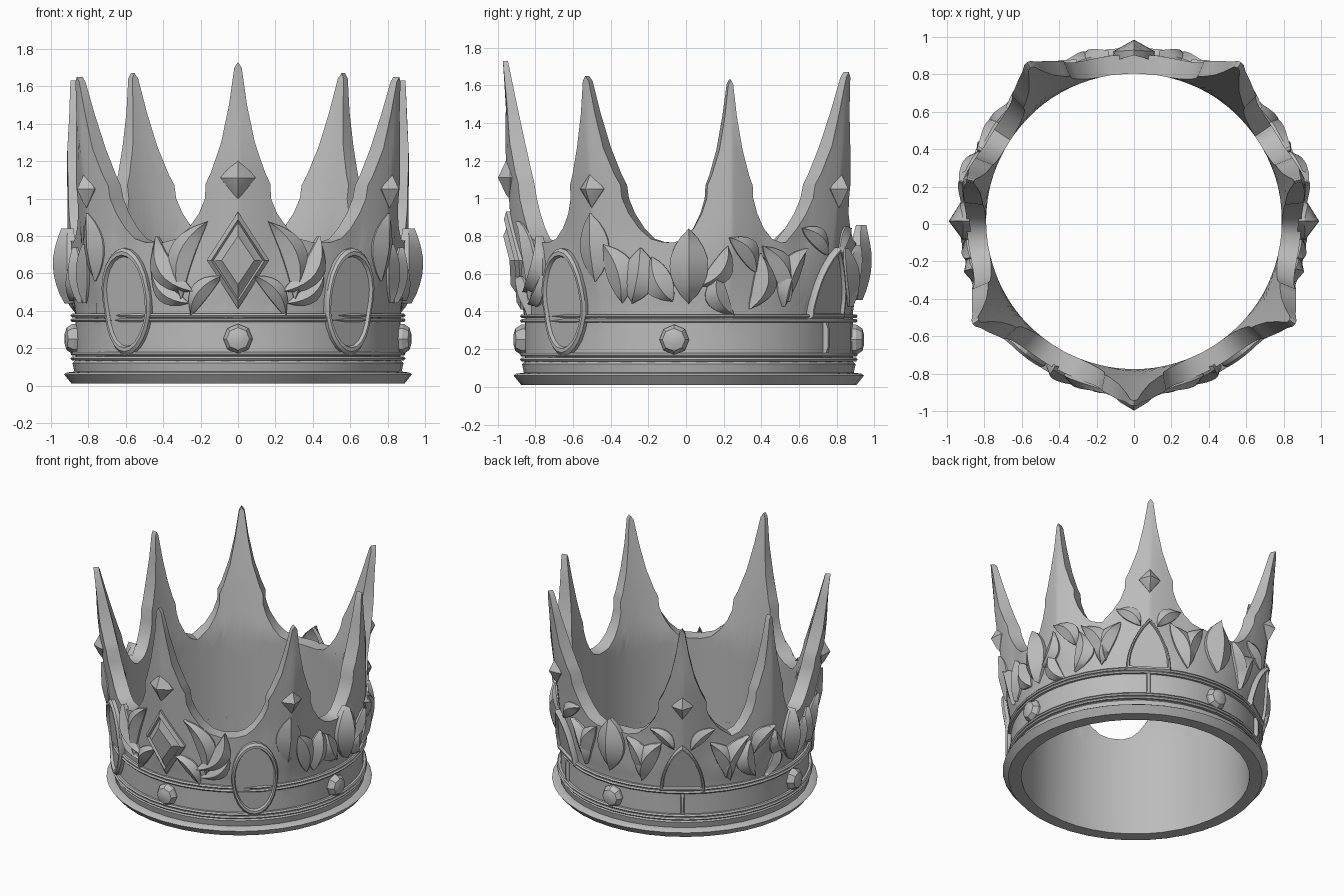
import bpy, bmesh
from math import sin, cos, pi, radians, degrees

cube = bpy.data.objects.get("Cube")
if cube:
    bpy.data.objects.remove(cube, do_unlink=True)

GREY = (0.5, 0.5, 0.5, 1)
metal = bpy.data.materials.new("plain_grey")
metal.use_nodes = True
metal.diffuse_color = GREY
metal.node_tree.nodes["Principled BSDF"].inputs["Base Color"].default_value = GREY

# Spikes: angle from the front, tip radius, width factor, tip height
half = [(57.5, 1.03, .9, 1.65), (104, .92, .72, 1.63), (146, 1.03, .95, 1.67)]
SPIKES = [(0, .985, 1, 1.73)] + half + [(360 - a, r, w, h) for a, r, w, h in reversed(half)]
# Spike edge: distance from the centre line, height
EDGE = [(0, 1.73), (.018, 1.7), (.045, 1.5), (.085, 1.3), (.14, 1.14), (.17, 1.08),
        (.175, 1.0), (.21, .92), (.27, .84), (.34, .785), (.42, .765), (1, .76)]
OUTER = [(0, .87), (.4, .87), (.48, .885), (.8, .895), (1.2, .93), (1.5, .96), (1.73, 1.0)]
INNER = [(0, .80), (.8, .79), (1.2, .86), (1.5, .925), (1.73, .975)]


def lerp(table, x):
    for (a, p), (b, q) in zip(table, table[1:]):
        if x <= b:
            return p + (q - p) * (x - a) / (b - a)
    return table[-1][1]


def nearest(deg):
    gap = lambda s: abs((deg - s[0] + 180) % 360 - 180)
    s = min(SPIKES, key=gap)
    return radians(gap(s)) * .9, s


def outer_radius(deg, z):
    d, s = nearest(deg)
    ridge = .045 * max(0, 1 - d / .2) * max(0, min(1, (z - .45) / .3, (1.75 - z) / .5))
    return lerp(OUTER, z) + ridge + (s[1] - 1) * max(0, z - .8) / .93


def inner_radius(deg, z):
    return lerp(INNER, z) + (nearest(deg)[1][1] - 1) * max(0, z - .8) / .93


def point(deg, r, z):
    t = radians(deg)
    return (r * sin(t), .015 - r * cos(t), z)


def finish(name, bm, angle):
    bmesh.ops.remove_doubles(bm, verts=bm.verts, dist=.0005)
    bmesh.ops.recalc_face_normals(bm, faces=bm.faces)
    me = bpy.data.meshes.new(name)
    bm.to_mesh(me)
    bm.free()
    ob = bpy.data.objects.new(name, me)
    bpy.context.collection.objects.link(ob)
    me.materials.append(metal)
    bpy.ops.object.select_all(action='DESELECT')
    ob.select_set(True)
    bpy.context.view_layer.objects.active = ob
    bpy.ops.object.shade_smooth_by_angle(angle=radians(angle))


def skin(name, loops, closed_rows=False, cap=False, angle=30):
    """Join equal-length loops of points with quads."""
    bm = bmesh.new()
    rows = [[bm.verts.new(p) for p in loop] for loop in loops]
    n = len(rows[0])
    pairs = list(zip(rows, rows[1:])) + ([(rows[-1], rows[0])] if closed_rows else [])
    for a, b in pairs:
        for i in range(n):
            j = (i + 1) % n
            bm.faces.new((a[i], a[j], b[j], b[i]))
    if cap:
        bm.faces.new(rows[-1])
    finish(name, bm, angle)


# Crown wall with the spikes
angles = set()
for k, (a, r, w, h) in enumerate(SPIKES):
    gap = (SPIKES[(k + 1) % 7][0] - a) % 360
    back = (a - SPIKES[k - 1][0]) % 360
    angles.add(round((a + gap / 2) % 360, 3))
    for d, _ in EDGE[:-1]:
        step = degrees(d * w / .9)
        if step < gap / 2 - 1:
            angles.add(round((a + step) % 360, 3))
        if step < back / 2 - 1:
            angles.add(round((a - step) % 360, 3))
columns = []
ROWS = 14
for deg in sorted(angles):
    d, s = nearest(deg)
    top = lerp(EDGE, d / s[2])
    top -= max(0, top - 1) * (1.73 - s[3]) / .73
    zs = [.02 + (top - .02) * i / ROWS for i in range(ROWS + 1)]
    columns.append([point(deg, outer_radius(deg, z), z) for z in zs] +
                   [point(deg, inner_radius(deg, z), z) for z in reversed(zs)])
skin("crown_wall", columns, closed_rows=True, angle=35)


# Turned rings round the band
def ring(name, profile, segments=40):
    skin(name, [[point(360 * i / segments, r, z) for r, z in profile]
                for i in range(segments)], closed_rows=True)


ring("base_rim", [(.80, 0.01), (.89, 0.01), (.93, .06), (.915, .07), (.875, .075),
                  (.885, .12), (.87, .135), (.80, .135)])
for name, z in (("lower_moulding", .145), ("lower_bead", .17), ("upper_moulding", .35),
                ("upper_bead", .375)):
    ring(name, [(.85, z - .01), (.888, z - .01), (.896, z), (.888, z + .01), (.85, z + .01)])


# Raised ornaments: an outline wrapped on the wall, in scaled and lifted layers
def raised(name, deg, z, outline, layers, steady=False):
    base = outer_radius(deg, z)
    loops = []
    for scale, lift in layers:
        loop = []
        for u, v in outline:
            da, zz = degrees(u * scale / .9), z + v * scale
            r = base if steady else outer_radius(deg + da, zz)
            loop.append(point(deg + da, r + lift, zz))
        loops.append(loop)
    skin(name, loops, cap=True, angle=20)


def ellipse(w, h, n=24):
    return [(w * cos(2 * pi * i / n), h * sin(2 * pi * i / n)) for i in range(n)]


def arch(w, h, n=8):
    side = [(w * cos(pi / 2 * i / n) ** .8, -h + 2 * h * i / n) for i in range(n + 1)]
    return side + [(-u, v) for u, v in reversed(side[:-1])]


def diamond(w, h):
    return [(w, 0), (0, h), (-w, 0), (0, -h)]


FRAME = [(1, -.05), (1, .025), (.94, .04), (.87, .04), (.84, .02)]
GEM = [(1, -.06), (1, .02), (.84, .035), (.78, .015), (.7, .02), (.5, .045)]
POINT = [(1, -.08), (1, -.01), (.75, .01), (.01, .05)]
CLIP = [(1, -.03), (1, .01), (.5, .025)]

raised("front_large_gem", 0, .67, diamond(.165, .26), GEM)
raised("front_small_gem", 0, 1.11, diamond(.09, .115), POINT, True)
for s in (-1, 1):
    for a in (57.5, 146):
        raised("spike_gem", s * a, 1.05, diamond(.07, .1), POINT, True)
    raised("oval_panel", s * 42, .45, ellipse(.165, .285), FRAME)
    raised("arch_panel", s * 146, .55, arch(.16, .19), FRAME)
    raised("band_clip", s * 146, .26, [(.015, -.1), (.015, .1), (-.015, .1), (-.015, -.1)], CLIP)
for a in (0, 85, 180, 275):
    raised("round_stud", a, .25, ellipse(.08, .08, 8),
           [(1, -.02), (1, .02), (.75, .05), (.35, .06)])


# Ridged leaves, curved along their length
def leaf(name, deg, z, w, length, bend, tilt, lift):
    n, t0 = 8, radians(tilt)
    bm = bmesh.new()
    rows = []
    for i in range(n + 1):
        t = i / n
        mid, v = bend * (1 - (2 * t - 1) ** 2), (t - .5) * length
        row = []
        for side, up in ((-1, -.03), (-1, .3 * lift), (0, lift), (1, .3 * lift), (1, -.03)):
            u = mid + side * w * sin(pi * t) ** .8
            uu, vv = u * cos(t0) - v * sin(t0), u * sin(t0) + v * cos(t0)
            a = deg + degrees(uu / .9)
            taper = .5 + .5 * sin(pi * t)
            row.append(bm.verts.new(point(a, outer_radius(a, z + vv) + up * taper, z + vv)))
        rows.append(row)
    for a, b in zip(rows, rows[1:]):
        for i in range(4):
            bm.faces.new((a[i], a[i + 1], b[i + 1], b[i]))
    finish(name, bm, 25)


# Angle, height, half width, length, bend, tilt, lift
LEAVES = [(15, .67, .07, .44, .08, 20, .05), (22, .65, .07, .36, .08, -35, .06),
          (11, .48, .05, .28, .04, 40, .05), (24, .53, .05, .28, .05, -50, .04),
          (57, .74, .09, .36, 0, 0, .03), (64, .60, .08, .32, .04, 15, .05),
          (72, .59, .09, .30, .02, -10, .06), (81, .57, .08, .26, -.03, 25, .05),
          (90, .64, .10, .40, 0, 0, .10), (98, .64, .06, .26, .05, -35, .05),
          (103, .50, .06, .26, -.06, 20, .05), (108, .70, .06, .24, .04, 40, .05),
          (113, .56, .07, .30, .06, -10, .05), (121, .60, .07, .34, .05, 30, .06),
          (129, .58, .07, .34, -.05, -25, .06), (137, .77, .05, .22, .03, 50, .04),
          (155, .77, .05, .22, -.03, -50, .04), (160, .58, .08, .34, .05, 25, .06),
          (168, .60, .07, .32, -.05, -20, .06)]
for row in LEAVES:
    leaf("left_leaf", *row)
    a, z, w, length, bend, tilt, lift = row
    leaf("right_leaf", -a, z, w, length, -bend, -tilt, lift)
leaf("back_leaf", 180, .66, .11, .40, 0, 0, .08)
